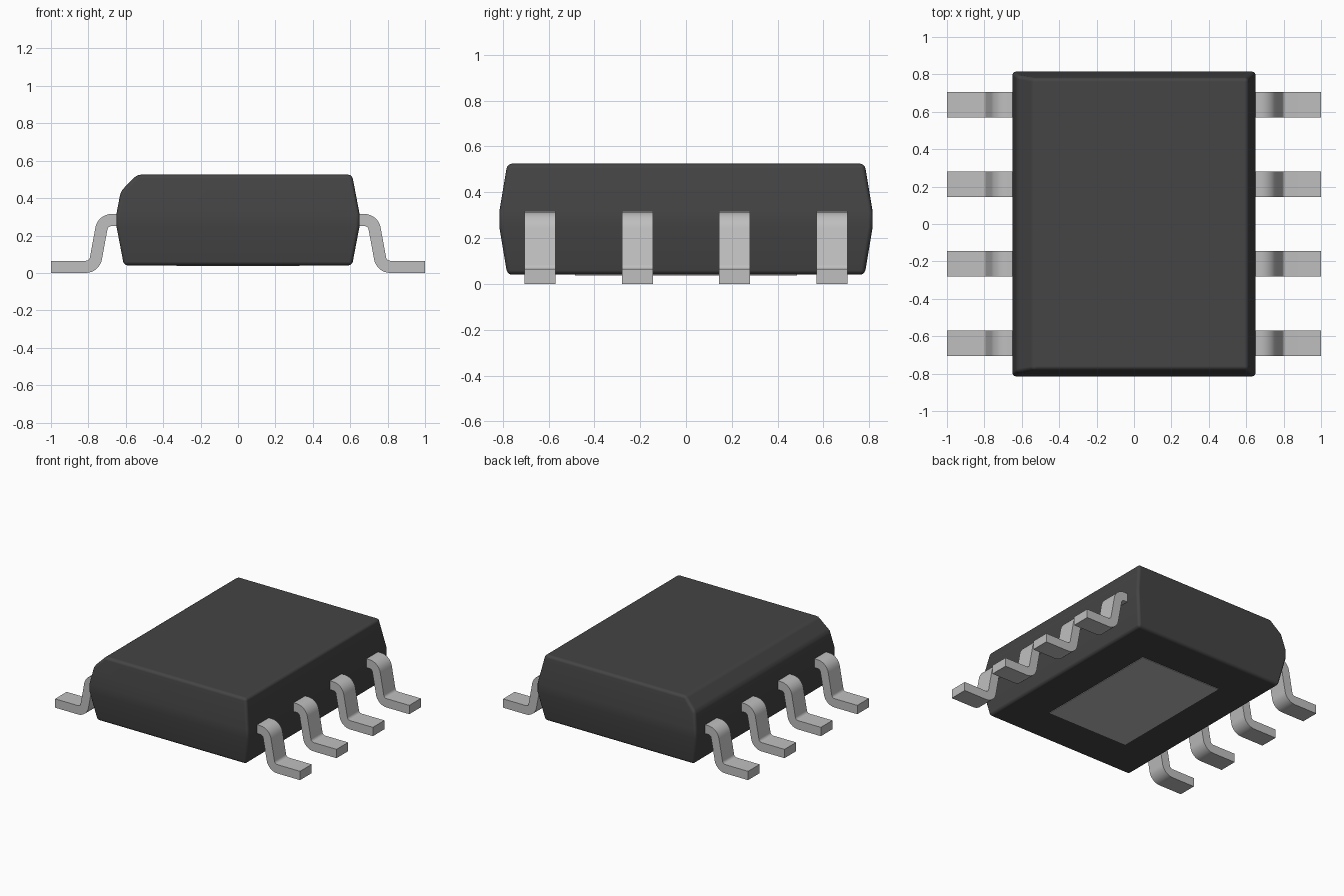
import bpy, bmesh, math
from mathutils import Vector

cube = bpy.data.objects.get("Cube")
if cube:
    bpy.data.objects.remove(cube, do_unlink=True)


def material(name, value):
    m = bpy.data.materials.new(name)
    m.use_nodes = True
    color = (value, value, value, 1)
    m.diffuse_color = color
    m.node_tree.nodes["Principled BSDF"].inputs["Base Color"].default_value = color
    return m


BLACK = material("black plastic", 0.058)
METAL = material("pale metal", 0.52)


def make_object(name, bm, mat):
    bmesh.ops.recalc_face_normals(bm, faces=bm.faces)
    mesh = bpy.data.meshes.new(name)
    bm.to_mesh(mesh)
    bm.free()
    mesh.materials.append(mat)
    ob = bpy.data.objects.new(name, mesh)
    bpy.context.collection.objects.link(ob)
    return ob


def smooth(ob, angle):
    bpy.ops.object.select_all(action='DESELECT')
    ob.select_set(True)
    bpy.context.view_layer.objects.active = ob
    bpy.ops.object.shade_smooth_by_angle(angle=math.radians(angle))


# Body: tapered rings, widest at the belt where the leads emerge
bm = bmesh.new()
rings = []
for z, hx, hy in [(0.04, 0.61, 0.78), (0.25, 0.65, 0.815),
                  (0.315, 0.65, 0.815), (0.525, 0.61, 0.78)]:
    rings.append([bm.verts.new((sx * hx, sy * hy, z))
                  for sx, sy in [(-1, -1), (1, -1), (1, 1), (-1, 1)]])
for a, b in zip(rings, rings[1:]):
    for i in range(4):
        j = (i + 1) % 4
        bm.faces.new((a[i], a[j], b[j], b[i]))
bm.faces.new(rings[0])
bm.faces.new(rings[-1])

# Sloped cut along the first-lead side
cut = bmesh.ops.bisect_plane(
    bm, geom=bm.verts[:] + bm.edges[:] + bm.faces[:],
    plane_co=(-0.54, 0, 0.525), plane_no=(-0.09, 0, 0.088), clear_outer=True)
bmesh.ops.contextual_create(
    bm, geom=[e for e in cut["geom_cut"] if isinstance(e, bmesh.types.BMEdge)])
body = make_object("body", bm, BLACK)
for p in body.data.polygons:
    p.use_smooth = True
bev = body.modifiers.new("rounded edges", 'BEVEL')
bev.width = 0.02
bev.segments = 3
bev.limit_method = 'ANGLE'
bev.angle_limit = math.radians(25)
bev.harden_normals = True

# Exposed pad under the body
bm = bmesh.new()
bmesh.ops.create_cube(bm, size=1)
bmesh.ops.scale(bm, vec=(0.66, 0.97, 0.008), verts=bm.verts)
bmesh.ops.translate(bm, vec=(0, 0, 0.04), verts=bm.verts)
make_object("thermal_pad", bm, METAL)


# Leads: a bent strip, thickened about a filleted centre line
def fillet(points, radius, steps=8):
    pts = [Vector(p) for p in points]
    out = [pts[0]]
    for a, b, c in zip(pts, pts[1:], pts[2:]):
        u, v = (a - b).normalized(), (c - b).normalized()
        half = u.angle(v) / 2
        centre = b + (u + v).normalized() * radius / math.sin(half)
        tangent = radius / math.tan(half)
        s, e = b + u * tangent - centre, b + v * tangent - centre
        sweep = s.angle_signed(e)
        for k in range(steps + 1):
            t = -sweep * k / steps
            out.append(centre + Vector((s.x * math.cos(t) - s.y * math.sin(t),
                                        s.x * math.sin(t) + s.y * math.cos(t))))
    return out + [pts[-1]]


T, W = 0.0325, 0.0675   # half thickness, half width
line = fillet([(0.60, 0.2825), (0.722, 0.2825), (0.768, T), (1.0, T)], 0.055)
upper, lower = [], []
for i, p in enumerate(line):
    d = (line[min(i + 1, len(line) - 1)] - line[max(i - 1, 0)]).normalized()
    if i in (0, 1, len(line) - 2, len(line) - 1):
        d = Vector((1, 0))
    n = Vector((-d.y, d.x)) * T
    upper.append(p + n)
    lower.append(p - n)


def lead(name, side, y):
    bm = bmesh.new()
    rows = [[bm.verts.new((side * q.x, y + w, q.y))
             for q, w in ((u, -W), (u, W), (l, W), (l, -W))]
            for u, l in zip(upper, lower)]
    for a, b in zip(rows, rows[1:]):
        for i in range(4):
            j = (i + 1) % 4
            bm.faces.new((a[i], a[j], b[j], b[i]))
    bm.faces.new(rows[0])
    bm.faces.new(rows[-1])
    smooth(make_object(name, bm, METAL), 30)


for side, label in ((1, "left"), (-1, "right")):
    for k in range(4):
        lead(f"{label}_lead_{k + 1}", side, -0.637 + k * 0.4247)
